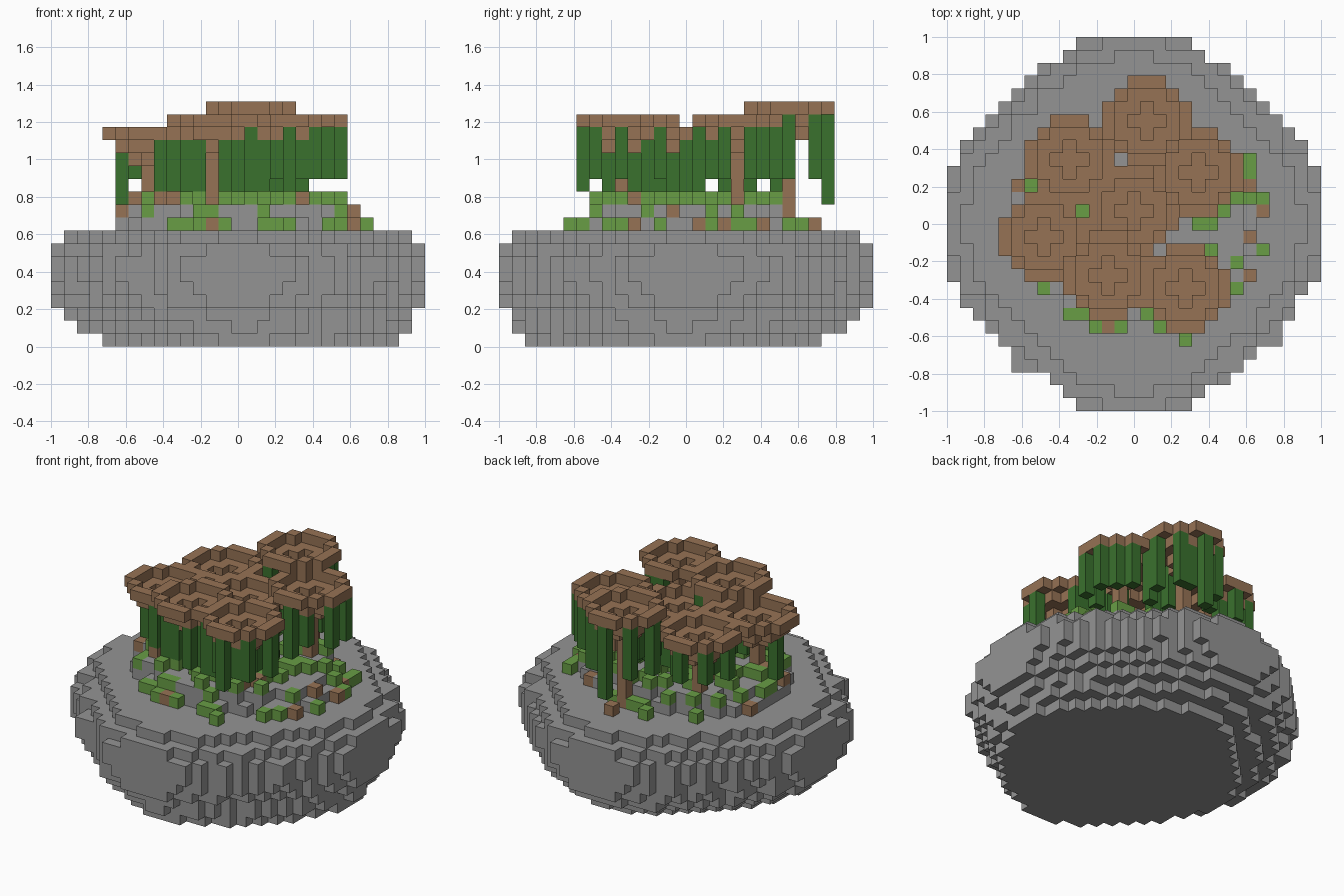
import bpy
import bmesh
import math
import random
from mathutils import Vector

random.seed(11)
if "Cube" in bpy.data.objects:
    bpy.data.objects.remove(bpy.data.objects["Cube"], do_unlink=True)

V = 2 / 29  # edge of one block
DIRS = [Vector(d) for d in ((1, 0, 0), (-1, 0, 0), (0, 1, 0), (0, -1, 0), (0, 0, 1), (0, 0, -1))]


def material(name, rgb):
    mat = bpy.data.materials.new(name)
    mat.use_nodes = True
    mat.diffuse_color = (*rgb, 1)
    mat.node_tree.nodes["Principled BSDF"].inputs["Base Color"].default_value = (*rgb, 1)
    return mat


STONE = material("grey stone", (0.295, 0.295, 0.295))
WOOD = material("brown wood", (0.305, 0.17, 0.09))
LEAF = material("light green leaf", (0.14, 0.34, 0.06))
VINE = material("dark green vine", (0.042, 0.165, 0.027))


def blocks(name, cells, mat):
    """Make one object from block cells, keeping only the outer faces."""
    cells = set(cells)
    if not cells:
        return
    bm = bmesh.new()
    for cell in sorted(cells):
        for d in DIRS:
            if tuple(int(c + e) for c, e in zip(cell, d)) in cells:
                continue
            u = Vector((d.y, d.z, d.x))
            w = d.cross(u)
            mid = Vector(cell) + Vector((0, 0, 0.5)) + d / 2
            bm.faces.new([bm.verts.new((mid + (u * a + w * b) / 2) * V)
                          for a, b in ((-1, -1), (1, -1), (1, 1), (-1, 1))])
    bmesh.ops.remove_doubles(bm, verts=bm.verts, dist=V / 100)
    mesh = bpy.data.meshes.new(name)
    bm.to_mesh(mesh)
    bm.free()
    mesh.materials.append(mat)
    bpy.context.collection.objects.link(bpy.data.objects.new(name, mesh))


# Rounded rock: one uneven disc per layer, with a radius along the axes and one on the diagonals
AXIS = [11.3, 12.6, 13.3, 14.4, 14.7, 14.9, 14.9, 14.4, 13.2]
DIAGONAL = [10.3, 11.4, 12.3, 13, 13.6, 13.9, 13.9, 13.2, 11.8]
GRID = [(x, y) for x in range(-14, 15) for y in range(-14, 15)]
rough = {c: random.uniform(-0.35, 0.35) for c in GRID}
rock = set()
for z, (axis, diagonal) in enumerate(zip(AXIS, DIAGONAL)):
    shift = max(0, 1 - z / 2)
    for x, y in GRID:
        blend = (1 + math.cos(4 * math.atan2(y, x))) / 2
        radius = diagonal + (axis - diagonal) * blend
        noise = rough[x, y] if z > 0 and min(abs(x), abs(y)) > 4 else 0
        if math.hypot(x - shift, y + shift) <= radius + noise:
            rock.add((x, y, z))

# Two oval steps on top of the rock
for z, half_x, half_y in ((9, 9.4, 7.7), (10, 8.4, 7.2)):
    rock |= {(x, y, z) for x, y in GRID if math.hypot(x / half_x, y / half_y) <= 1}
blocks("rock_base", rock, STONE)


def ground(x, y):
    return max(z for z in range(11) if (x, y, z) in rock) + 1


# Trees: centre x, centre y, rim layer
TREES = [(-7, -1, 16), (-5, 5, 16), (0, 1, 16), (-2, -4, 17), (4, -5, 17), (5, 4, 17), (1, 8, 18)]
DISC = [(a, b) for a in range(-3, 4) for b in range(-3, 4) if abs(a) + abs(b) <= 4]


def drop(a, b):
    """Depth of the dished canopy below its rim."""
    if abs(a) + abs(b) <= 1:
        return 2
    return 1 if max(abs(a), abs(b)) <= 2 and abs(a) + abs(b) <= 3 else 0


wood = set()
shaded = set()
for i, (cx, cy, top) in enumerate(TREES, 1):
    trunk = {(cx, cy, z) for z in range(ground(cx, cy), top - 2)} - wood
    canopy = {(cx + a, cy + b, top - drop(a, b)) for a, b in DISC} - wood
    wood |= trunk | canopy
    shaded |= {(cx + a, cy + b) for a, b in DISC}
    blocks(f"trunk_{i}", trunk, WOOD)
    blocks(f"canopy_{i}", canopy, WOOD)

# Vines hanging under the canopy rims and the step inside them; a few more fill the middle
OUTER = {(4, -8), (3, -7), (5, -7), (2, -6), (6, -7), (7, -5), (-1, -6), (0, -5), (-4, -5), (1, -4),
         (-6, -4), (-5, -2), (8, 5), (8, 3), (7, 6), (6, 7), (3, 10), (2, 10), (4, 8), (4, 7),
         (-1, 10), (-2, 8), (-8, 5), (-7, 7), (-5, 8), (-4, 7)}
LONG = {(-9, -1), (1, 11), (5, 1), (4, -3)}
taken = set(wood)
for i, (cx, cy, top) in enumerate(TREES, 1):
    vines = set()
    for a, b in DISC:
        x, y = cx + a, cy + b
        middle = math.hypot(x, y) < 6.5 and drop(a, b) < 2 and random.random() < 0.25
        if (x, y) in LONG:
            bottom = 11
        elif (x, y) in OUTER or middle:
            bottom = 13 if x > 4 or y > 7 else random.choice((12, 12, 13))
        else:
            continue
        vines |= {(x, y, z) for z in range(bottom, top - drop(a, b))}
    vines -= taken
    taken |= vines
    blocks(f"hanging_vines_{i}", vines, VINE)

# Bushes and stumps in the open, then scattered ones under the trees
bushes = {(-8, 3), (-4, 1), (-7, -5), (-5, -7), (-4, -7), (-3, -8), (-1, -8), (1, -7), (2, -8),
          (4, -9), (8, -5), (8, -3), (6, -2), (10, -2), (5, 0), (6, 0), (7, 1), (8, 2), (9, 2),
          (10, 2), (9, 4), (9, 5)}
stumps = {(-9, 3), (-2, -8), (9, 3), (10, 1), (9, -1), (9, -4), (1, 10)}
trunks = {(x, y) for x, y, top in TREES}
for x, y in sorted(shaded - trunks - bushes - stumps):
    roll = random.random()
    if math.hypot(x, y) > 9.3:
        continue
    if roll < 0.36:
        bushes.add((x, y))
    elif roll < 0.42:
        stumps.add((x, y))
blocks("ground_bushes", {(x, y, ground(x, y)) for x, y in bushes} - taken, LEAF)
blocks("ground_stumps", {(x, y, ground(x, y)) for x, y in stumps} - taken, WOOD)
